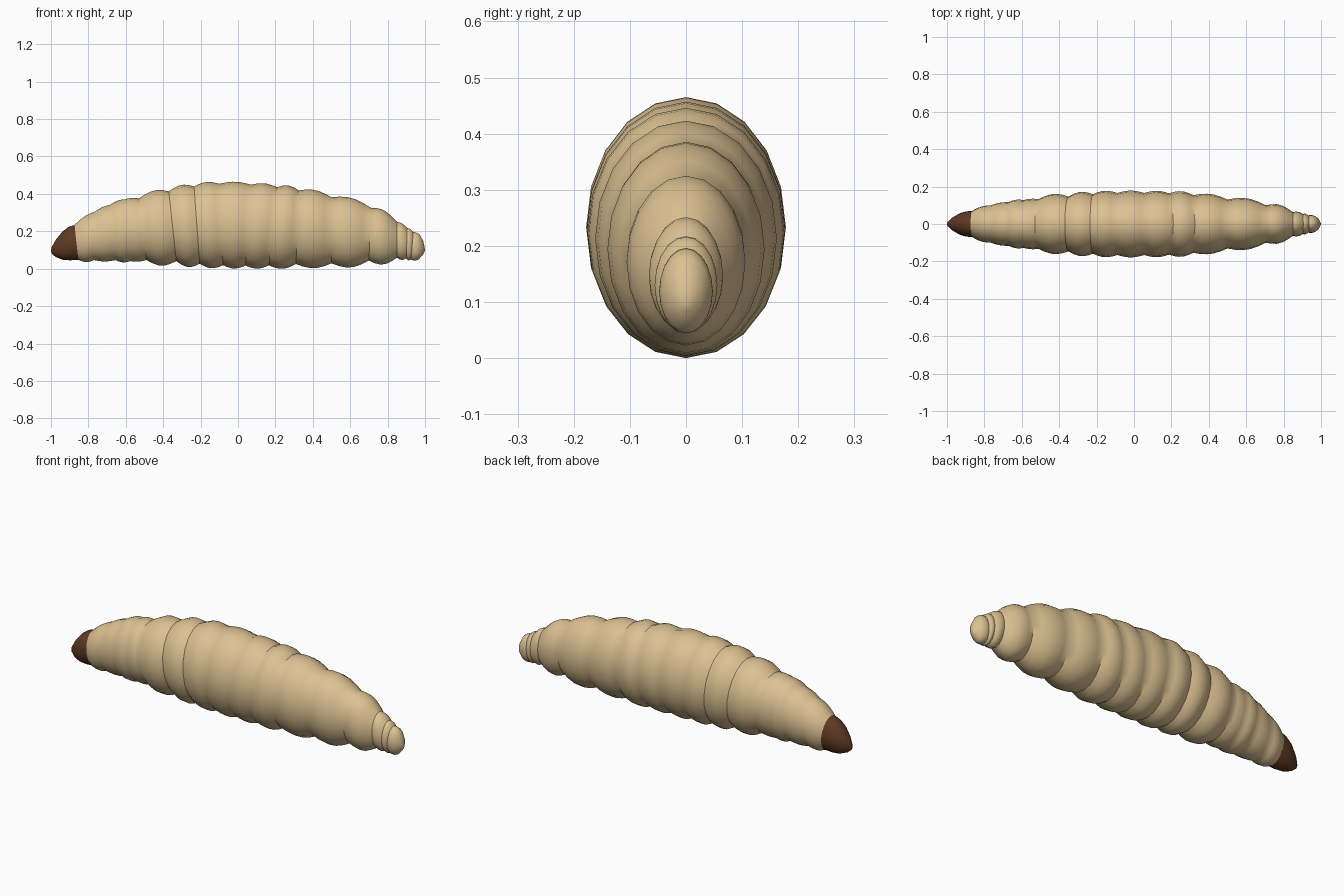
import bpy, bmesh, math
from mathutils import Vector

if "Cube" in bpy.data.objects:
    bpy.data.objects.remove(bpy.data.objects["Cube"])

SIDES = 20
STEPS = 5


def material(name, rgb):
    m = bpy.data.materials.new(name)
    m.diffuse_color = (*rgb, 1)
    m.use_nodes = True
    m.node_tree.nodes["Principled BSDF"].inputs["Base Color"].default_value = m.diffuse_color
    return m


tan = material("tan_skin", (0.72, 0.54, 0.29))
brown = material("dark_brown", (0.115, 0.042, 0.017))


def loft(name, rings, mat, start=None, end=None):
    """Skin tilted oval rings (top x, top z, bottom x, bottom z, half width)."""
    bm = bmesh.new()
    loops = []
    for xt, zt, xb, zb, w in rings:
        loop = []
        for i in range(SIDES):
            a = 2 * math.pi * i / SIDES
            c, s = math.cos(a), math.sin(a)
            loop.append(bm.verts.new(((xt + xb) / 2 + (xt - xb) / 2 * c, w * s,
                                      (zt + zb) / 2 + (zt - zb) / 2 * c)))
        loops.append(loop)
    for p, q in zip(loops, loops[1:]):
        for i in range(SIDES):
            j = (i + 1) % SIDES
            bm.faces.new((p[i], p[j], q[j], q[i]))
    # close each end with a pole or a flat cap
    for loop, pole in ((loops[0], start), (loops[-1], end)):
        if pole:
            v = bm.verts.new(pole)
            for i in range(SIDES):
                bm.faces.new((loop[i], loop[(i + 1) % SIDES], v))
        else:
            bm.faces.new(loop)
    bmesh.ops.recalc_face_normals(bm, faces=bm.faces)
    me = bpy.data.meshes.new(name)
    bm.to_mesh(me)
    bm.free()
    me.materials.append(mat)
    ob = bpy.data.objects.new(name, me)
    bpy.context.collection.objects.link(ob)
    bpy.ops.object.select_all(action='DESELECT')
    ob.select_set(True)
    bpy.context.view_layer.objects.active = ob
    bpy.ops.object.shade_smooth_by_angle(angle=math.radians(35))
    return ob


# creases between body segments, and how far the next segment bulges
creases = [
    (-.875, .245, -.855, .060, .070, .010),
    (-.765, .317, -.770, .057, .099, .006),
    (-.685, .352, -.655, .057, .117, .008),
    (-.605, .382, -.575, .052, .128, .005),
    (-.530, .387, -.490, .058, .133, .023),
    (-.370, .425, -.330, .052, .147, .021),
    (-.235, .451, -.205, .038, .159, .017),
    (-.100, .465, -.080, .030, .166, .014),
    (.070, .460, .040, .028, .166, .014),
    (.210, .447, .165, .029, .164, .018),
    (.325, .430, .310, .036, .154, .020),
    (.500, .393, .500, .040, .131, .025),
    (.710, .337, .700, .055, .100, .024),
    (.850, .262, .850, .070, .063, .008),
    (.905, .228, .900, .066, .054, .006),
    (.937, .207, .925, .060, .046, .004),
    (.972, .193, .965, .060, .042, 0),
]
rings = []
for a, b in zip(creases, creases[1:]):
    for k in range(STEPS):
        t = k / STEPS
        xt, zt, xb, zb, w = (a[i] + (b[i] - a[i]) * t for i in range(5))
        h = a[5] * math.sin(math.pi * t)
        rings.append((xt, zt + h, xb, zb - h * 1.2, w + h * 0.9))
rings += [creases[-1][:5], (.990, .160, .984, .080, .028), (.997, .130, .994, .095, .012)]
loft("body", rings, tan, end=Vector((1.0, 0, .108)))

# pointed head capsule
loft("head", [(-.996, .128, -.996, .092, .012), (-.970, .172, -.975, .074, .033),
              (-.935, .213, -.935, .058, .056), (-.905, .235, -.895, .056, .067),
              (-.874, .246, -.854, .059, .0705)], brown, start=Vector((-1.0, 0, .108)))

# rest the model on the floor
low = min(v.co.z for o in bpy.data.objects for v in o.data.vertices)
for o in bpy.data.objects:
    for v in o.data.vertices:
        v.co.z -= low
